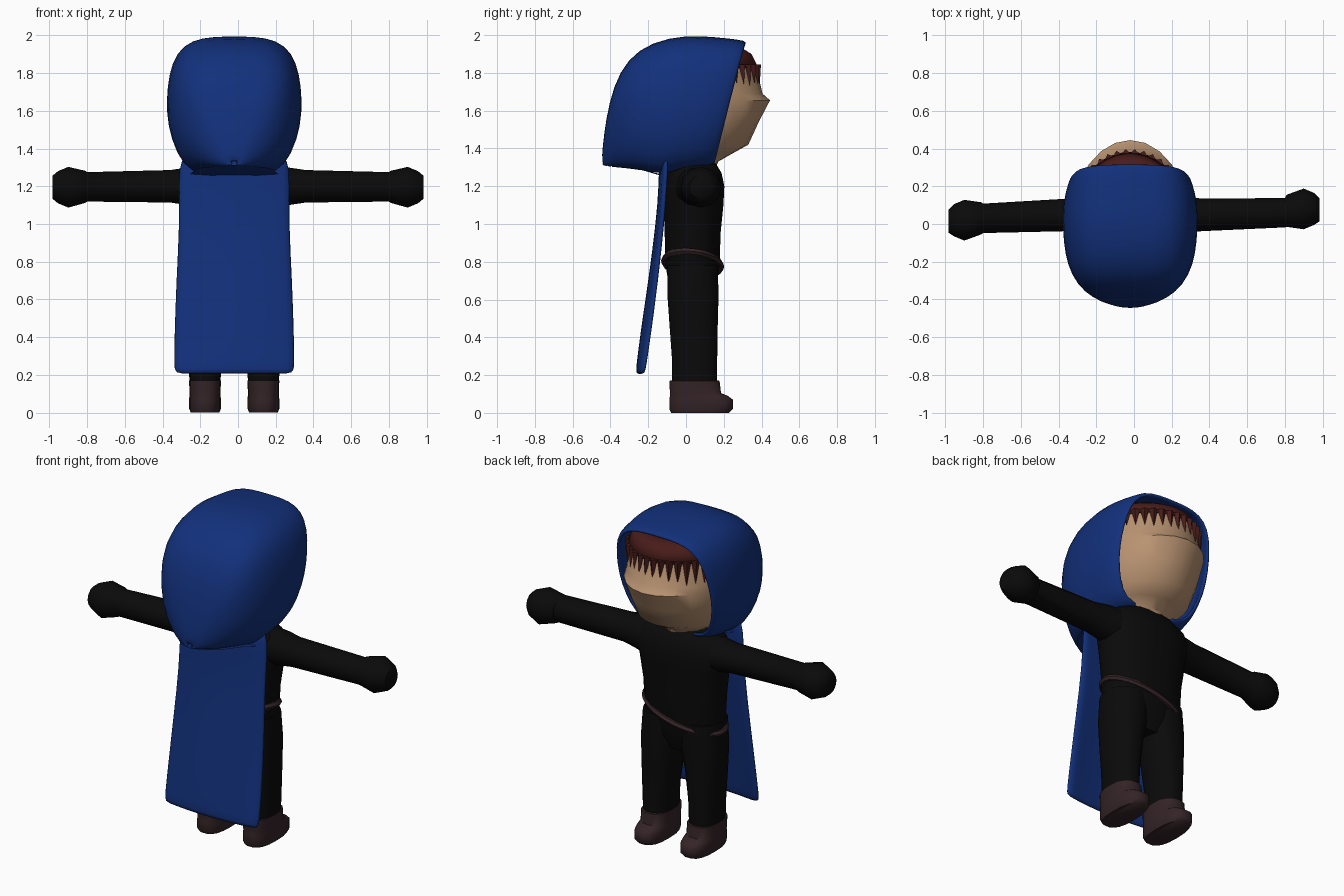
import bpy, bmesh, math, random
from mathutils import Vector

if "Cube" in bpy.data.objects:
    bpy.data.objects.remove(bpy.data.objects["Cube"])

random.seed(4)
CX = -0.02  # body centre line


def material(name, rgb):
    m = bpy.data.materials.new(name)
    m.diffuse_color = (*rgb, 1)
    m.use_nodes = True
    m.node_tree.nodes["Principled BSDF"].inputs["Base Color"].default_value = m.diffuse_color
    return m


BLUE = material("blue_cloth", (0.006, 0.03, 0.2))
BLACK = material("black_cloth", (0.003, 0.003, 0.003))
SKIN = material("skin", (0.48, 0.29, 0.165))
LEATHER = material("leather", (0.034, 0.017, 0.02))
HAIR = material("hair_red", (0.065, 0.012, 0.01))


def loft(name, rings, mat, closed=True, caps=True, thick=0, subsurf=0, angle=50):
    """Skin a list of equal-length point rings."""
    bm = bmesh.new()
    rows = [[bm.verts.new(p) for p in r] for r in rings]
    n = len(rows[0])
    for a, b in zip(rows, rows[1:]):
        for i in range(n if closed else n - 1):
            j = (i + 1) % n
            bm.faces.new((a[i], a[j], b[j], b[i]))
    if closed and caps:
        bm.faces.new(rows[0])
        bm.faces.new(rows[-1])
    bmesh.ops.recalc_face_normals(bm, faces=bm.faces)
    me = bpy.data.meshes.new(name)
    bm.to_mesh(me)
    bm.free()
    ob = bpy.data.objects.new(name, me)
    bpy.context.collection.objects.link(ob)
    me.materials.append(mat)
    if thick:
        s = ob.modifiers.new("thickness", 'SOLIDIFY')
        s.thickness = thick
        s.offset = 0 if name == "cape" else -1
    if subsurf:
        ob.modifiers.new("smooth", 'SUBSURF').levels = subsurf
        ob.modifiers["smooth"].render_levels = subsurf
    bpy.ops.object.select_all(action='DESELECT')
    bpy.context.view_layer.objects.active = ob
    ob.select_set(True)
    bpy.ops.object.shade_smooth_by_angle(angle=math.radians(angle))
    return ob


def flat_ring(cx, cy, z, rx, ry, n=18, p=0.85):
    """Horizontal rounded ring."""
    out = []
    for i in range(n):
        a = 2 * math.pi * i / n
        c, s = math.cos(a), math.sin(a)
        out.append((cx + rx * math.copysign(abs(c) ** p, c),
                    cy + ry * math.copysign(abs(s) ** p, s), z))
    return out


# Torso
loft("torso", [flat_ring(CX, cy, z, rx, ry) for cy, z, rx, ry in [
    (.035, .58, .13, .09), (.035, .66, .21, .125), (.035, .78, .245, .145),
    (.035, .95, .255, .15), (.04, 1.10, .275, .16), (.045, 1.2, .30, .16),
    (.045, 1.27, .27, .145), (.04, 1.32, .20, .12), (.04, 1.35, .10, .09)]], BLACK)

# Belt, tilted across the hips
belt = []
for i in range(32):
    a = 2 * math.pi * i / 32
    x, y = math.cos(a), math.sin(a)
    tube = []
    for k in range(6):
        b = 2 * math.pi * k / 6
        r = 0.018 * math.cos(b)
        tube.append((CX + (.252 + r) * x, .035 + (.149 + r) * y,
                     .79 + .26 * .25 * x - .015 * y + .018 * math.sin(b)))
    belt.append(tube)
loft("belt", belt + [belt[0]], LEATHER, caps=False)

for side, s in (("left", -1), ("right", 1)):
    # Legs
    loft(side + "_leg", [flat_ring(CX + s * dx, cy, z, rx, ry) for dx, cy, z, rx, ry in [
        (.155, .045, .10, .08, .12), (.155, .045, .30, .088, .122),
        (.147, .04, .48, .105, .13), (.135, .037, .62, .122, .137),
        (.122, .035, .78, .125, .135)]], BLACK)
    # Boots
    loft(side + "_boot", [flat_ring(CX + s * .155, cy, z, rx, ry, 18, .75)
         for cy, z, rx, ry in [
        (.075, .0, .076, .155), (.08, .02, .084, .17), (.08, .07, .084, .17),
        (.068, .09, .083, .155), (.05, .105, .083, .137), (.045, .17, .084, .134),
        (.045, .172, .07, .11)]], LEATHER)
    # Arms ending in mitten fists
    rings = []
    for x, y, z, r in [(.17, .05, 1.19, .115), (.28, .05, 1.2, .098), (.36, .048, 1.2, .086),
                       (.80, .045 + s * .015, 1.197, .078), (.81, .05 + s * .02, 1.197, .085),
                       (.90, .05 + s * .03, 1.195, .108), (.955, .05 + s * .03, 1.195, .085),
                       (.985, .045 + s * .03, 1.195, .06)]:
        rings.append([(s * x, y + r * math.cos(k * math.pi / 6),
                       z + r * math.sin(k * math.pi / 6)) for k in range(12)])
    loft(side + "_arm", rings, BLACK)

# Head with a pointed face
FACE = [(1.27, .11, .15), (1.33, .15, .17), (1.37, .21, .24), (1.42, .26, .33),
        (1.54, .30, .385), (1.655, .31, .445), (1.69, .31, .405), (1.80, .305, .38),
        (1.90, .27, .335), (1.95, .18, .25)]


def face_point(a, w, yf, out=0):
    c = math.cos(a)
    y = .04 + (yf + out - .04) * c ** 1.1 if c > 0 else .04 + min(w, .28) * c
    return CX + (w + out) * math.sin(a), y


loft("head", [[(*face_point(2 * math.pi * i / 24, w, yf), z) for i in range(24)]
              for z, w, yf in FACE], SKIN, angle=40)

# Fringe: a band over the brow and a row of spikes
N = 14
angles = [-1.05 + 2.1 * i / (2 * N) for i in range(2 * N + 1)]
band = [[(*face_point(a, w, yf, .012), z) for a in angles]
        for z, w, yf in [(1.94, .22, .27), (1.90, .27, .335), (1.83, .30, .37)]]
loft("hair_band", band, HAIR, closed=False, thick=.01)
for i in range(N):
    a0, a1, am = angles[2 * i], angles[2 * i + 2], angles[2 * i + 1]
    length = random.uniform(.08, .12) + (.04 if i < 5 else 0)
    tip = Vector((*face_point(am, .30, .372, .018), 1.83 - length))
    base = [(*face_point(a0, .30, .368, .008), 1.845), (*face_point(am, .30, .368, .03), 1.845),
            (*face_point(a1, .30, .368, .008), 1.845)]
    small = [tip + (Vector(b) - tip) * .03 for b in base]
    loft("hair_spike", [base, small], HAIR, angle=20)

# Hood: arches swept from the face opening to the back point
half = [(.36, -.01), (.66, .0), (.86, .13), (.98, .33), (1, .52), (.96, .72),
        (.85, .88), (.62, .975), (.3, 1.0)]
arch = half + [(0, 1.0)] + [(-x, h) for x, h in reversed(half)]
hood = []
for ty, tz, by, bz, w in [(.32, 1.965, .16, 1.33, .315), (.29, 1.975, .13, 1.315, .335),
                          (.15, 1.99, .06, 1.30, .36), (0, 2.0, -.04, 1.29, .362),
                          (-.18, 1.965, -.14, 1.265, .35), (-.31, 1.875, -.23, 1.29, .315),
                          (-.385, 1.73, -.32, 1.30, .25), (-.425, 1.55, -.39, 1.305, .16),
                          (-.442, 1.40, -.43, 1.31, .07), (-.447, 1.33, -.445, 1.312, .015)]:
    hood.append([(CX + w * x, by + (ty - by) * h, bz + (tz - bz) * h) for x, h in arch])
loft("hood", hood, BLUE, closed=False, thick=.022, subsurf=1, angle=60)
# Underside of the hood behind the neck
loft("hood_underside", [[r[1], r[0], r[-1], r[-2]] for r in hood[3:]], BLUE, closed=False)

# Cape: curved sheet hanging behind the back
cape = []
for z, w, y, bow in [(1.36, .29, -.13, .03), (1.22, .298, -.128, .02), (1.0, .293, -.145, .02),
                     (.7, .31, -.185, .03), (.4, .32, -.23, .035), (.25, .322, -.248, .03),
                     (.205, .318, -.252, .025)]:
    cape.append([(CX + w * t / 4, y + bow * (t / 4) ** 2, z) for t in range(-4, 5)])
loft("cape", cape, BLUE, closed=False, thick=.03, subsurf=1, angle=60)
